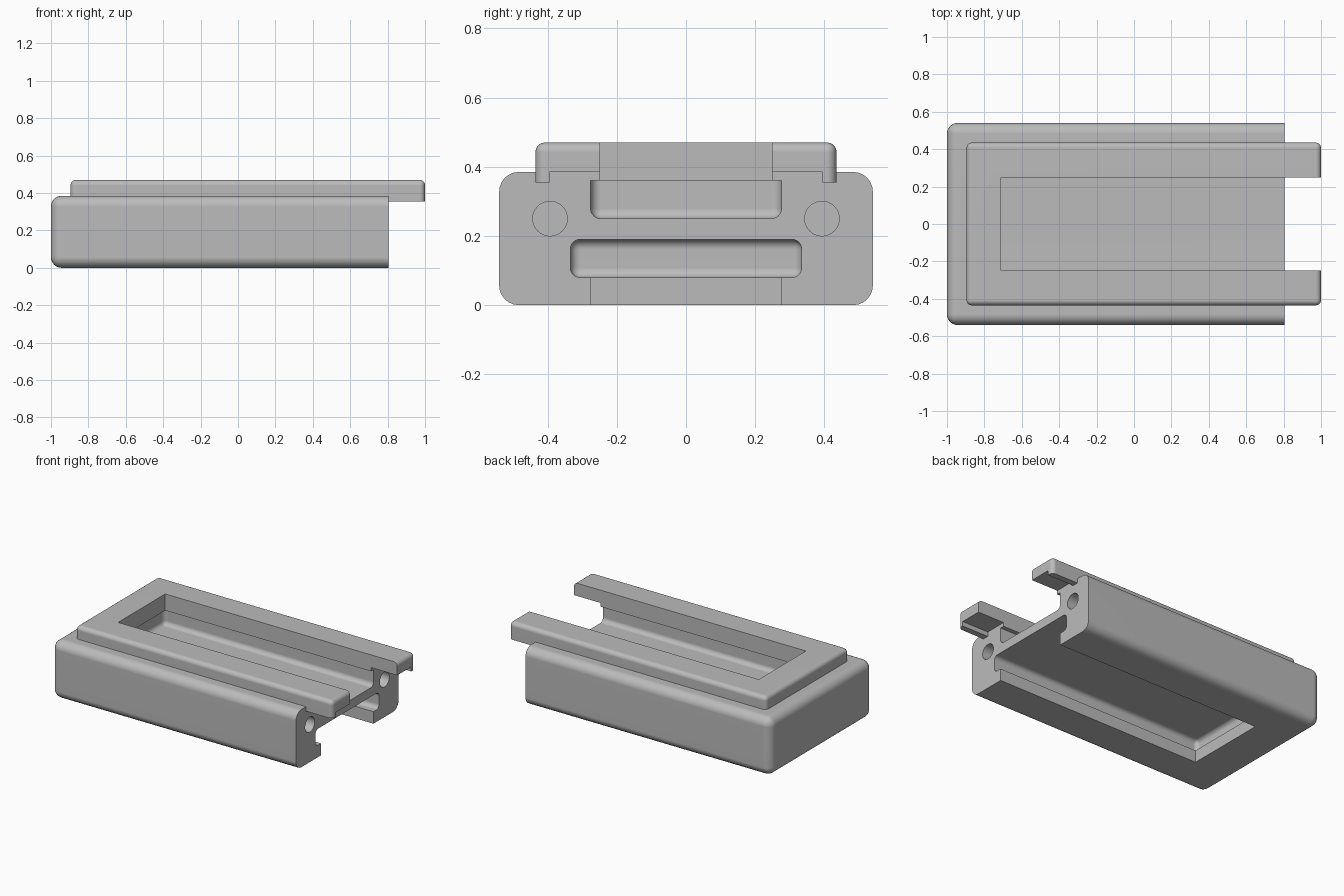
import bpy, bmesh, math
from mathutils import Matrix

if "Cube" in bpy.data.objects:
    bpy.data.objects.remove(bpy.data.objects["Cube"])

END = 0.805          # open end of the body

grey = bpy.data.materials.new("light grey")
grey.diffuse_color = (0.5, 0.5, 0.5, 1)
grey.use_nodes = True
grey.node_tree.nodes["Principled BSDF"].inputs["Base Color"].default_value = grey.diffuse_color


def add_object(name, bm):
    bmesh.ops.recalc_face_normals(bm, faces=bm.faces)
    mesh = bpy.data.meshes.new(name)
    bm.to_mesh(mesh)
    bm.free()
    mesh.materials.append(grey)
    obj = bpy.data.objects.new(name, mesh)
    bpy.context.collection.objects.link(obj)
    return obj


def box(name, x, y, z, radius=0, rounded=None):
    """Box between (min, max) pairs; rounded(a, b) picks the edges to fillet."""
    bm = bmesh.new()
    bmesh.ops.create_cube(bm, size=1)
    for v in bm.verts:
        for i, (lo, hi) in enumerate((x, y, z)):
            v.co[i] = hi if v.co[i] > 0 else lo
    if radius:
        edges = [e for e in bm.edges if rounded(e.verts[0].co, e.verts[1].co)]
        bmesh.ops.bevel(bm, geom=edges, offset=radius, offset_type='OFFSET',
                        segments=6, profile=0.5, affect='EDGES')
    return add_object(name, bm)


def combine(target, tool, operation):
    mod = target.modifiers.new(tool.name, 'BOOLEAN')
    mod.object, mod.operation, mod.solver = tool, operation, 'EXACT'
    tools.append(tool)


tools = []

# Body: filleted everywhere except around the open end
body = box("tray_body", (-1, END), (-0.54, 0.54), (0, 0.385), 0.057,
           lambda a, b: not (a.x > 0 and b.x > 0))

# Raised rail frame, square only around its underside
rail = box("raised_rail", (-0.895, 1), (-0.435, 0.435), (0.355, 0.47), 0.028,
           lambda a, b: a.z > 0.4 or b.z > 0.4)
combine(body, rail, 'UNION')

# Recess under the overhanging rail ends, leaving outer lips
combine(body, box("overhang_recess", (END, 1.2), (-0.395, 0.395), (0.3, 0.385)), 'DIFFERENCE')

# Upper channel: narrow opening over a wider, round-bottomed groove
combine(body, box("top_opening", (-0.71, 1.2), (-0.248, 0.248), (0.3, 0.6)), 'DIFFERENCE')
combine(body, box("top_groove", (-0.737, 1.2), (-0.276, 0.276), (0.25, 0.36), 0.03,
                  lambda a, b: a.z < 0.3 or b.z < 0.3), 'DIFFERENCE')

# Lower channel: narrow opening under a wider, fully rounded groove
combine(body, box("bottom_opening", (-0.71, 1.2), (-0.276, 0.276), (-0.2, 0.13)), 'DIFFERENCE')
combine(body, box("bottom_groove", (-0.77, 1.2), (-0.334, 0.334), (0.08, 0.19), 0.028,
                  lambda a, b: True), 'DIFFERENCE')

# Blind round holes in the open end
for side in (-1, 1):
    bm = bmesh.new()
    bmesh.ops.create_cone(bm, cap_ends=True, segments=32, radius1=0.05, radius2=0.05, depth=0.6,
                          matrix=Matrix.Translation((END, side * 0.393, 0.25))
                          @ Matrix.Rotation(math.pi / 2, 4, 'Y'))
    combine(body, add_object("end_hole", bm), 'DIFFERENCE')

# Bake the cuts, drop the tools and shade
graph = bpy.context.evaluated_depsgraph_get()
result = bpy.data.meshes.new_from_object(body.evaluated_get(graph))
body.modifiers.clear()
body.data = result
for tool in tools:
    bpy.data.objects.remove(tool)
bpy.context.view_layer.objects.active = body
body.select_set(True)
bpy.ops.object.shade_smooth_by_angle(angle=math.radians(30))
body.modifiers.new("flat_faces", 'WEIGHTED_NORMAL').keep_sharp = True
